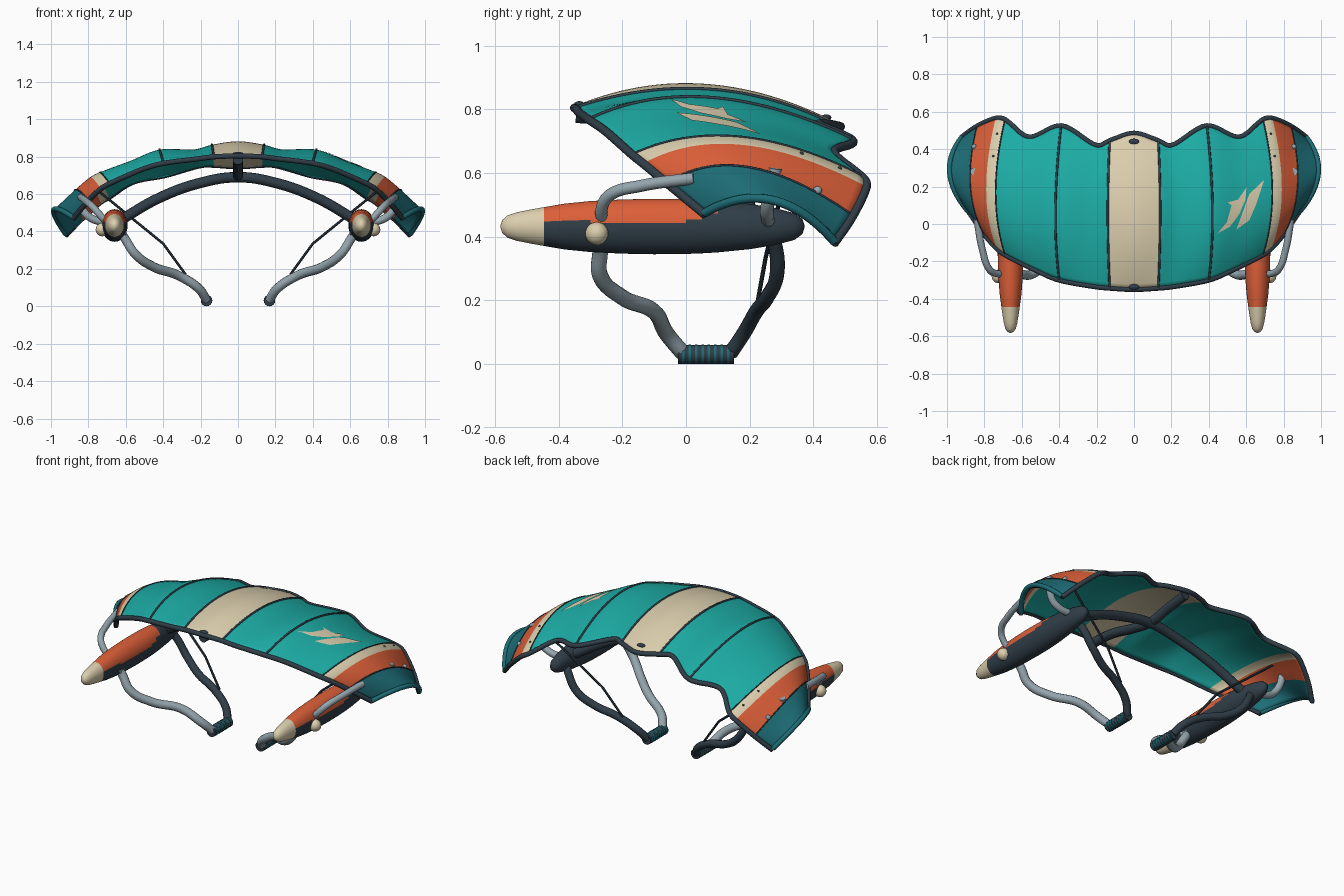
import bpy, bmesh, math
from mathutils import Vector
from mathutils.bvhtree import BVHTree

cube = bpy.data.objects.get("Cube")
if cube:
    bpy.data.objects.remove(cube)


def material(name, r, g, b):
    m = bpy.data.materials.new(name)
    m.use_nodes = True
    m.diffuse_color = (r, g, b, 1)
    m.node_tree.nodes["Principled BSDF"].inputs["Base Color"].default_value = (r, g, b, 1)
    return m


TEAL = material("teal cloth", .012, .41, .375)
DEEP = material("deep teal", .012, .15, .18)
CREAM = material("cream", .71, .62, .42)
ORANGE = material("orange", .72, .115, .04)
SLATE = material("dark slate", .03, .048, .065)
GREY = material("light grey", .30, .38, .42)


def mesh_object(name, bm, mats):
    me = bpy.data.meshes.new(name)
    bm.to_mesh(me)
    bm.free()
    ob = bpy.data.objects.new(name, me)
    bpy.context.collection.objects.link(ob)
    for m in mats:
        me.materials.append(m)
    return ob


def tube(name, points, radius, mat, sides=4):
    cu = bpy.data.curves.new(name, 'CURVE')
    cu.dimensions = '3D'
    cu.resolution_u = 3 if len(points) > 12 else 10
    cu.bevel_depth, cu.bevel_resolution, cu.use_fill_caps = radius, sides, True
    sp = cu.splines.new('BEZIER')
    sp.bezier_points.add(len(points) - 1)
    for bp, p in zip(sp.bezier_points, points):
        bp.co = p
        bp.handle_left_type = bp.handle_right_type = 'AUTO'
    cu.materials.append(mat)
    ob = bpy.data.objects.new(name, cu)
    bpy.context.collection.objects.link(ob)
    bpy.ops.object.select_all(action='DESELECT')
    ob.select_set(True)
    bpy.context.view_layer.objects.active = ob
    bpy.ops.object.convert(target='MESH')


def ball(name, centre, radius, mat, scale=(1, 1, 1)):
    bm = bmesh.new()
    bmesh.ops.create_uvsphere(bm, u_segments=24, v_segments=14, radius=radius)
    ob = mesh_object(name, bm, [mat])
    ob.location, ob.scale = centre, scale


# Canopy stations: leading edge, crown and trailing edge, from the middle to the tip
STATIONS = [[Vector(p) for p in row] for row in (
    ((0, -.35, .81), (0, .06, .88), (0, .485, .752)),
    ((.13, -.343, .805), (.14, .06, .862), (.13, .445, .76)),
    ((.21, -.335, .795), (.23, .06, .838), (.20, .42, .758)),
    ((.40, -.30, .77), (.42, .08, .835), (.39, .525, .705)),
    ((.52, -.25, .735), (.58, .10, .774), (.56, .465, .67)),
    ((.69, -.165, .66), (.74, .17, .713), (.69, .558, .588)),
    ((.735, -.13, .632), (.79, .18, .688), (.74, .565, .558)),
    ((.80, -.055, .57), (.875, .20, .617), (.84, .522, .468)),
    ((.88, .06, .475), (.985, .27, .515), (.92, .465, .385)))]
LAST = len(STATIONS) - 1


def station(i, k):
    if i < 0:
        p = STATIONS[-i][k]
        return Vector((-p.x, p.y, p.z))
    return STATIONS[min(i, LAST)][k]


def edge_point(u, k):
    """Smooth interpolation along the span with uneven station spacing."""
    i = min(int(u), LAST - 1)
    knot = lambda n: station(n, 1).x

    def slope(n):
        hi = min(n + 1, LAST)
        return (station(hi, k) - station(n - 1, k)) / (knot(hi) - knot(n - 1))
    t, h = u - i, knot(i + 1) - knot(i)
    a, b = station(i, k), station(i + 1, k)
    return (a * (1 + 2 * t) * (1 - t) ** 2 + b * t * t * (3 - 2 * t)
            + slope(i) * h * t * (1 - t) ** 2 - slope(i + 1) * h * t * t * (1 - t))


def surface(u, v):
    f, m, r = (edge_point(abs(u), k) for k in range(3))
    p = f * (1 - v) * (1 - 2 * v) + m * 4 * v * (1 - v) + r * v * (2 * v - 1)
    return Vector((math.copysign(p.x, u), p.y, p.z))


# Canopy with coloured panels
STEP, ROWS = 6, 28
bm = bmesh.new()
us = [i / STEP for i in range(-LAST * STEP, LAST * STEP + 1)]
chord = [j / ROWS for j in range(ROWS + 1)]
grid = [[bm.verts.new(surface(u, v)) for v in chord] for u in us]
PANELS = [2, 0, 0, 0, 0, 2, 3, 1]
for i in range(len(us) - 1):
    for j in range(ROWS):
        f = bm.faces.new((grid[i][j], grid[i + 1][j], grid[i + 1][j + 1], grid[i][j + 1]))
        f.material_index = PANELS[int(abs(us[i] + us[i + 1]) / 2)]
bm.normal_update()
tree = BVHTree.FromBMesh(bm)
canopy = mesh_object("canopy", bm, [TEAL, DEEP, CREAM, ORANGE])
solid = canopy.modifiers.new("thickness", 'SOLIDIFY')
solid.thickness, solid.offset = .016, -1

# Edge trim and seams
drop, lift = Vector((0, 0, -.006)), Vector((0, 0, .001))
tube("leading_trim", [surface(u, 0) + drop for u in us[::2]], .014, SLATE)
tube("trailing_trim", [surface(u, 1) + drop for u in us[::2]], .014, SLATE)
for s in (-1, 1):
    side = "left" if s > 0 else "right"
    tube(side + "_tip_trim", [surface(s * LAST, v) for v in chord], .014, DEEP)
    for u, r in ((1, .006), (3, .006), (5, .0035), (7, .0035)):
        tube(side + "_seam", [surface(s * u, v) + lift for v in chord], r, SLATE)


def on_canopy(x, y, height):
    hit = tree.ray_cast(Vector((x, y, 2)), Vector((0, 0, -1)))
    return hit[0] + hit[1] * height


# Painted feather strokes on the left panel
STROKES = (((.445, -.05), (.495, .01), (.52, .10), (.50, .115), (.555, .13),
            (.60, .195), (.595, .13), (.56, .05), (.51, -.015)),
           ((.545, -.03), (.575, .05), (.615, .16), (.695, .235), (.65, .10), (.615, .02)))
for stroke in STROKES:
    bm = bmesh.new()
    bm.faces.new([bm.verts.new((x, y, 0)) for x, y in stroke])
    bmesh.ops.triangulate(bm, faces=bm.faces[:])
    bmesh.ops.subdivide_edges(bm, edges=bm.edges[:], cuts=4, use_grid_fill=True)
    for v in bm.verts:
        v.co = on_canopy(v.co.x, v.co.y, .004)
    bmesh.ops.recalc_face_normals(bm, faces=bm.faces[:])
    if sum(f.normal.z for f in bm.faces) < 0:
        bmesh.ops.reverse_faces(bm, faces=bm.faces[:])
    mesh_object("painted_stroke", bm, [CREAM])

# Small fasteners at both ends of the middle panel
for y in (-.335, .44):
    ball("centre_fastener", on_canopy(0, y, 0), .027, SLATE, (1, .6, .35))

# Keel and arched cross bar under the canopy
tube("keel", [(0, -.345, .785), (0, -.2, .775), (0, 0, .725), (0, .15, .70),
              (0, .31, .725), (0, .45, .74)], .028, SLATE)
tube("cross_bar", [(-.63, .2, .46), (-.42, .17, .58), (-.2, .15, .66), (0, .15, .69),
                   (.2, .15, .66), (.42, .17, .58), (.63, .2, .46)], .028, SLATE)

POD = ((-.582, .004), (-.577, .02), (-.56, .035), (-.53, .045), (-.49, .053), (-.445, .061), (-.38, .072),
       (-.3, .08), (-.2, .085), (-.1, .087), (0, .086), (.05, .084), (.1, .081), (.2, .071), (.28, .058),
       (.34, .042), (.365, .024), (.372, .004))
ARM = ((.61, .37), (.55, .28), (.45, .21), (.32, .165), (.21, .095), (.168, .035))

for s in (-1, 1):
    side = "left_" if s > 0 else "right_"

    def flip(points):
        return [(s * x, y, z) for x, y, z in points]

    # Torpedo pod: cream nose, orange back, dark belly
    bm = bmesh.new()
    n, rings = 48, []
    for y, r in POD:
        rings.append([bm.verts.new((s * .66 + .8 * r * math.cos(a), y, .432 + r * math.sin(a)))
                      for a in (2 * math.pi * k / n for k in range(n))])
    for a, b in zip(rings, rings[1:]):
        for k in range(n):
            bm.faces.new((a[k], a[(k + 1) % n], b[(k + 1) % n], b[k]))
    bm.faces.new(rings[0])
    bm.faces.new(rings[-1])
    bmesh.ops.recalc_face_normals(bm, faces=bm.faces[:])
    for f in bm.faces:
        c = f.calc_center_median()
        if c.y < -.445:
            f.material_index = 1
        elif c.z > .447 + max(0, c.y) * .3 and c.y < .15:
            f.material_index = 2
    mesh_object(side + "pod", bm, [SLATE, CREAM, ORANGE])

    # Handle arms: grey in front, dark behind, joined by a ribbed grip
    front_y = (-.27, -.27, -.20, -.10, -.06, -.01)
    rear_y = (.28, .285, .255, .22, .18, .14)
    tube(side + "front_arm", flip([(.64, -.28, .41)] + [(x, y, z) for (x, z), y in zip(ARM, front_y)]), .025, GREY)
    tube(side + "rear_arm", flip([(.64, .26, .42)] + [(x, y, z) for (x, z), y in zip(ARM, rear_y)]), .023, SLATE)
    tube(side + "grip", flip([(.168, -.025, .031), (.168, .15, .031)]), .030, SLATE, 6)
    for k in range(8):
        y = k * .02 - .012
        tube(side + "grip_rib", flip([(.168, y, .031), (.168, y + .008, .031)]), .031, DEEP, 6)

    # Pivot through the pod with a cream cap
    tube(side + "pivot", flip([(.60, -.28, .41), (.72, -.28, .41)]), .032, GREY)
    ball(side + "pivot_cap", (s * .725, -.28, .41), .036, CREAM)

    # Struts from the pod to the canopy
    tube(side + "front_strut", flip([(.69, -.26, .44), (.735, -.265, .485), (.775, -.24, .53),
                                     (.81, -.14, .56), (.84, .025, .583)]), .019, GREY)
    tube(side + "rear_strut", flip([(.67, .26, .45), (.76, .255, .46), (.815, .255, .495),
                                    (.845, .27, .55), (.855, .28, .615)]), .021, GREY)
    for a, b in (((.75, .32, .62), (.40, .25, .335)), ((.40, .25, .335), (.28, .22, .17))):
        tube(side + "brace", flip([a, b]), .007, SLATE, 2)

    # Studs on the outer stripes
    ball(side + "stud", surface(s * 6.9, .84), .014, GREY)
    for v in (.75, .9):
        ball(side + "pin", surface(s * 5.5, v), .006, SLATE)

# Smooth shading with sharp creases
bpy.ops.object.select_all(action='DESELECT')
for ob in bpy.context.scene.objects:
    if ob.type == 'MESH':
        ob.select_set(True)
        bpy.context.view_layer.objects.active = ob
bpy.ops.object.shade_smooth_by_angle(angle=math.radians(40))
